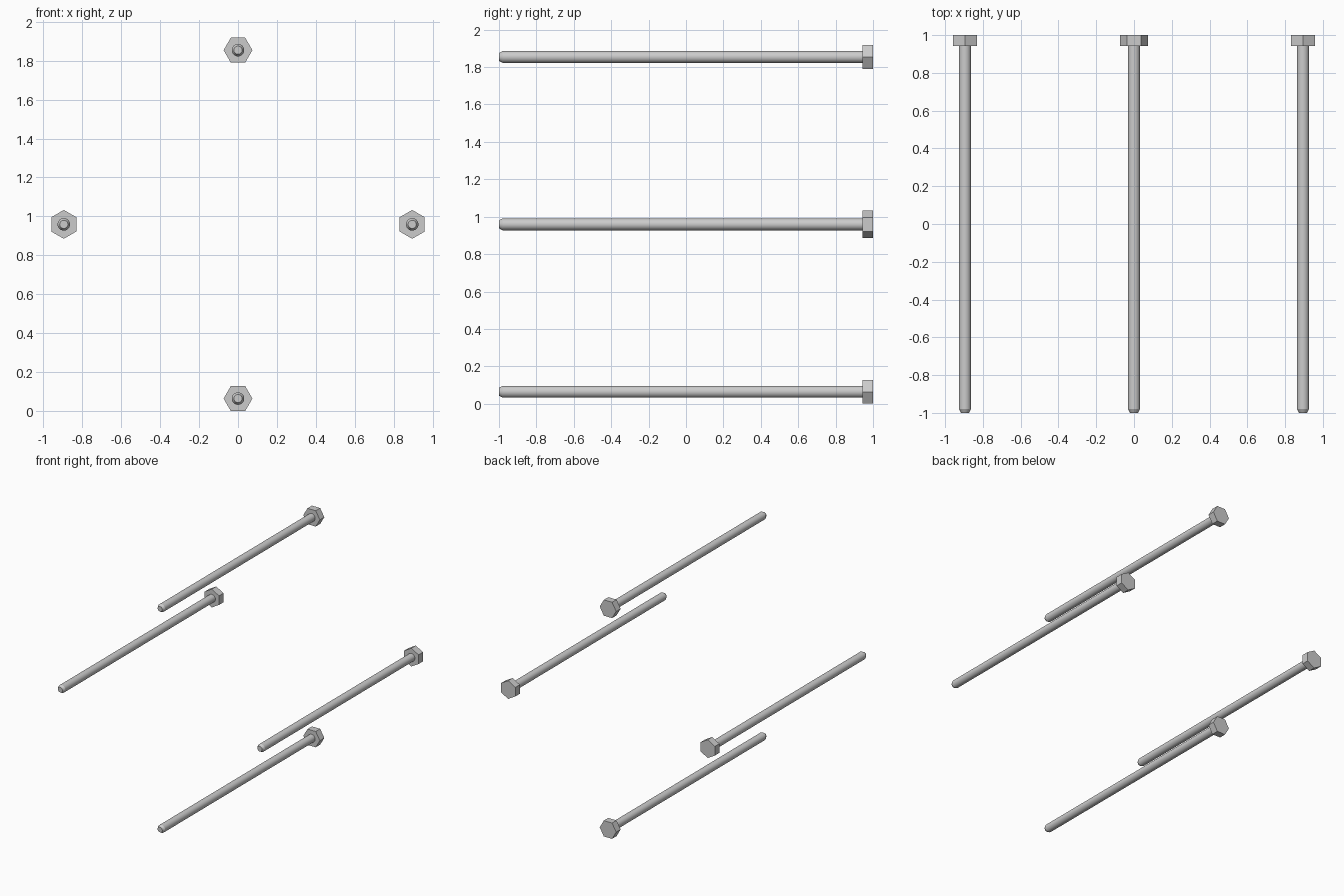
import bpy, bmesh, math
from mathutils import Matrix

if "Cube" in bpy.data.objects:
    bpy.data.objects.remove(bpy.data.objects["Cube"])

RING = 0.895          # distance of each bolt from the centre
HEX_R = 0.074         # head corner radius
CZ = RING + HEX_R * math.cos(math.pi / 6)


def lathe(name, profile, sides, loc, start=0.0):
    """Closed solid along y from (y, radius) stations."""
    bm = bmesh.new()
    rings = []
    for y, r in profile:
        rings.append([bm.verts.new((r * math.cos(start + 2 * math.pi * i / sides), y,
                                    r * math.sin(start + 2 * math.pi * i / sides)))
                      for i in range(sides)])
    for a, b in zip(rings, rings[1:]):
        for i in range(sides):
            j = (i + 1) % sides
            bm.faces.new((a[i], a[j], b[j], b[i]))
    bm.faces.new(rings[0])
    bm.faces.new(rings[-1])
    bmesh.ops.recalc_face_normals(bm, faces=bm.faces)
    me = bpy.data.meshes.new(name)
    bm.to_mesh(me)
    bm.free()
    ob = bpy.data.objects.new(name, me)
    ob.location = loc
    bpy.context.collection.objects.link(ob)
    return ob


# four bolts around a circle, heads turned with the circle
for k, side in enumerate(("right", "top", "left", "bottom")):
    a = k * math.pi / 2
    loc = (RING * math.cos(a), 0, CZ + RING * math.sin(a))
    # hexagonal head
    lathe(f"bolt_head_{side}", [(0.943, HEX_R), (1.0, HEX_R)], 6, loc, a + math.pi / 6)
    # round shank with chamfered tip
    shank = lathe(f"bolt_shank_{side}",
                  [(-1.0, 0.021), (-0.98, 0.032), (0.95, 0.032)], 32, loc)
    bpy.ops.object.select_all(action='DESELECT')
    shank.select_set(True)
    bpy.context.view_layer.objects.active = shank
    bpy.ops.object.shade_smooth_by_angle(angle=math.radians(25))
